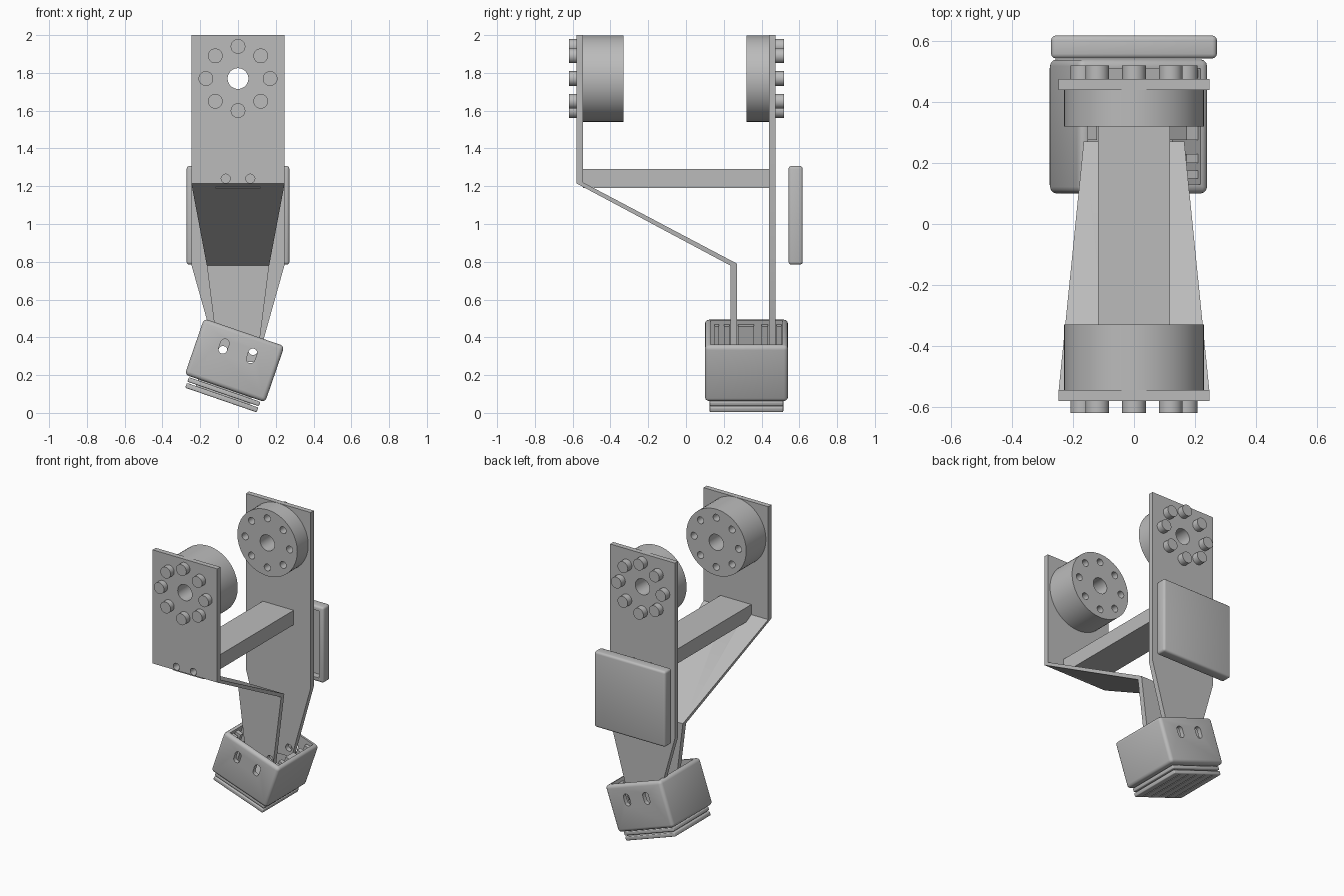
import bpy, bmesh, math
from mathutils import Matrix, Vector

if "Cube" in bpy.data.objects:
    bpy.data.objects.remove(bpy.data.objects["Cube"], do_unlink=True)

GREY = (0.5, 0.5, 0.5, 1)
metal = bpy.data.materials.new("plain grey")
metal.use_nodes = True
metal.diffuse_color = GREY
metal.node_tree.nodes["Principled BSDF"].inputs["Base Color"].default_value = GREY


def finish(name, bm):
    bmesh.ops.recalc_face_normals(bm, faces=bm.faces[:])
    me = bpy.data.meshes.new(name)
    bm.to_mesh(me)
    bm.free()
    me.materials.append(metal)
    ob = bpy.data.objects.new(name, me)
    bpy.context.collection.objects.link(ob)
    return ob


def add_box(bm, x, y, z):
    size = [b - a for a, b in (x, y, z)]
    mid = [(a + b) / 2 for a, b in (x, y, z)]
    m = Matrix.Translation(mid) @ Matrix.Diagonal((*size, 1))
    return bmesh.ops.create_cube(bm, size=1, matrix=m)["verts"]


def box(name, x, y, z, bevel=0):
    bm = bmesh.new()
    add_box(bm, x, y, z)
    if bevel:
        bmesh.ops.bevel(bm, geom=bm.edges[:], offset=bevel, segments=3,
                        profile=0.5, affect='EDGES')
    return finish(name, bm)


def rods(name, centres, r, y0, y1, seg=24, stretch=0):
    """Cylinders along y at each (x, z); stretch turns them into upright slots."""
    bm = bmesh.new()
    for x, z in centres:
        m = Matrix.Translation((x, (y0 + y1) / 2, z)) @ Matrix.Rotation(math.pi / 2, 4, 'X')
        vs = bmesh.ops.create_cone(bm, cap_ends=True, segments=seg, radius1=r,
                                   radius2=r, depth=y1 - y0, matrix=m)["verts"]
        for v in vs:
            v.co.z += math.copysign(stretch / 2, v.co.z - z + 1e-5)
    return finish(name, bm)


def cut(ob, cutter):
    mod = ob.modifiers.new("cut", 'BOOLEAN')
    mod.operation, mod.solver, mod.object = 'DIFFERENCE', 'EXACT', cutter
    bpy.context.view_layer.objects.active = ob
    bpy.ops.object.modifier_apply(modifier=mod.name)
    bpy.data.objects.remove(cutter, do_unlink=True)


def loft(name, stations):
    """Bent strip: each station is (front y, z), (back y, z), half width."""
    bm = bmesh.new()
    rings = [[bm.verts.new((sx * w, *p)) for sx, p in
              ((-1, a), (1, a), (1, b), (-1, b))] for a, b, w in stations]
    for r, s in zip(rings, rings[1:]):
        for i in range(4):
            j = (i + 1) % 4
            bm.faces.new((r[i], r[j], s[j], s[i]))
    bm.faces.new(rings[0])
    bm.faces.new(rings[-1])
    return finish(name, bm)


HUB = 1.77
PLATE = 0.247
circle = [(0.17 * math.cos(i * math.pi / 4), HUB + 0.17 * math.sin(i * math.pi / 4))
          for i in range(8)]
pins = [(-0.08, 0.33), (0.08, 0.33)]
screws = [(-0.065, 1.24), (0.065, 1.24)]

# Side plates of the shank
front = loft("front_plate", [((-0.58, 2), (-0.545, 2), PLATE),
                             ((-0.58, 1.215), (-0.545, 1.22), PLATE),
                             ((0.235, 0.78), (0.27, 0.79), 0.165),
                             ((0.235, 0.27), (0.27, 0.27), 0.1)])
back = loft("back_plate", [((0.44, 2), (0.475, 2), PLATE),
                           ((0.44, 0.785), (0.475, 0.785), PLATE),
                           ((0.44, 0.27), (0.475, 0.27), 0.102)])
beam = box("cross_beam", (-0.118, 0.118), (-0.545, 0.44), (1.19, 1.29))
for ob in (front, back):
    cut(ob, rods("bore", [(0, HUB)], 0.055, -1, 1, 32))
    cut(ob, rods("pin_holes", pins, 0.024, 0, 1))
cut(front, rods("screw_holes", screws, 0.024, -0.7, -0.5))
cut(beam, rods("screw_holes", screws, 0.024, -0.6, -0.5))
cut(back, rods("screw_holes", screws, 0.024, 0.4, 0.5))
cut(beam, rods("screw_holes", screws, 0.024, 0.4, 0.5))

# Bearing hubs with bolt circles
for side, y0, y1, b0, b1, h0, h1 in (
        ("front", -0.545, -0.33, -0.62, -0.58, -0.39, -0.3),
        ("back", 0.32, 0.44, 0.475, 0.52, 0.3, 0.38)):
    hub = rods(side + "_hub", [(0, HUB)], 0.229, y0, y1, 64)
    cut(hub, rods("bore", [(0, HUB)], 0.055, -1, 1, 32))
    cut(hub, rods("bolt_holes", circle, 0.024, h0, h1, 16))
    rods(side + "_bolts", circle, 0.039, b0, b1)

# Calf pad, hollow on its inner side
pad = box("calf_pad", (-0.272, 0.272), (0.543, 0.618), (0.785, 1.307), 0.015)
cut(pad, box("hollow", (-0.24, 0.24), (0.5, 0.59), (0.815, 1.277)))

# Foot shell, built level and then tilted
shell = box("foot_shell", (-0.225, 0.225), (-0.22, 0.22), (-0.157, 0.157), 0.022)
cut(shell, box("cavity", (-0.195, 0.195), (-0.19, 0.19), (-0.125, 0.3)))
cut(shell, rods("slots", [(-0.078, 0.052), (0.078, 0.052)], 0.023, -1, 1, 24, 0.034))

# Guide ribs on the inner side walls
bm = bmesh.new()
for sx in (-1, 1):
    for y0, y1 in ((-0.17, -0.145), (-0.12, -0.09), (-0.045, 0.04), (0.08, 0.115), (0.16, 0.185)):
        add_box(bm, sorted((sx * 0.155, sx * 0.2)), (y0, y1), (-0.13, 0.135))
ribs = finish("guide_ribs", bm)

# Layered sole with grooves underneath
sole_top = box("sole_upper", (-0.2, 0.2), (-0.195, 0.195), (-0.188, -0.163), 0.006)
sole_low = box("sole_lower", (-0.2, 0.2), (-0.195, 0.195), (-0.222, -0.195), 0.006)
bm = bmesh.new()
for i in range(-2, 3):
    add_box(bm, (i * 0.07 - 0.005, i * 0.07 + 0.005), (-0.18, 0.18), (-0.3, -0.21))
cut(sole_low, finish("grooves", bm))
core = box("sole_core", (-0.15, 0.15), (-0.15, 0.15), (-0.205, -0.15))

tilt = Matrix.Translation((-0.018, 0.32, 0.278)) @ Matrix.Rotation(math.radians(19), 4, 'Y')
for ob in (shell, ribs, sole_top, sole_low, core):
    ob.data.transform(tilt)

# Smooth the round parts and keep the edges crisp
bpy.ops.object.select_all(action='SELECT')
bpy.ops.object.shade_smooth_by_angle(angle=math.radians(35))
bpy.ops.object.select_all(action='DESELECT')
